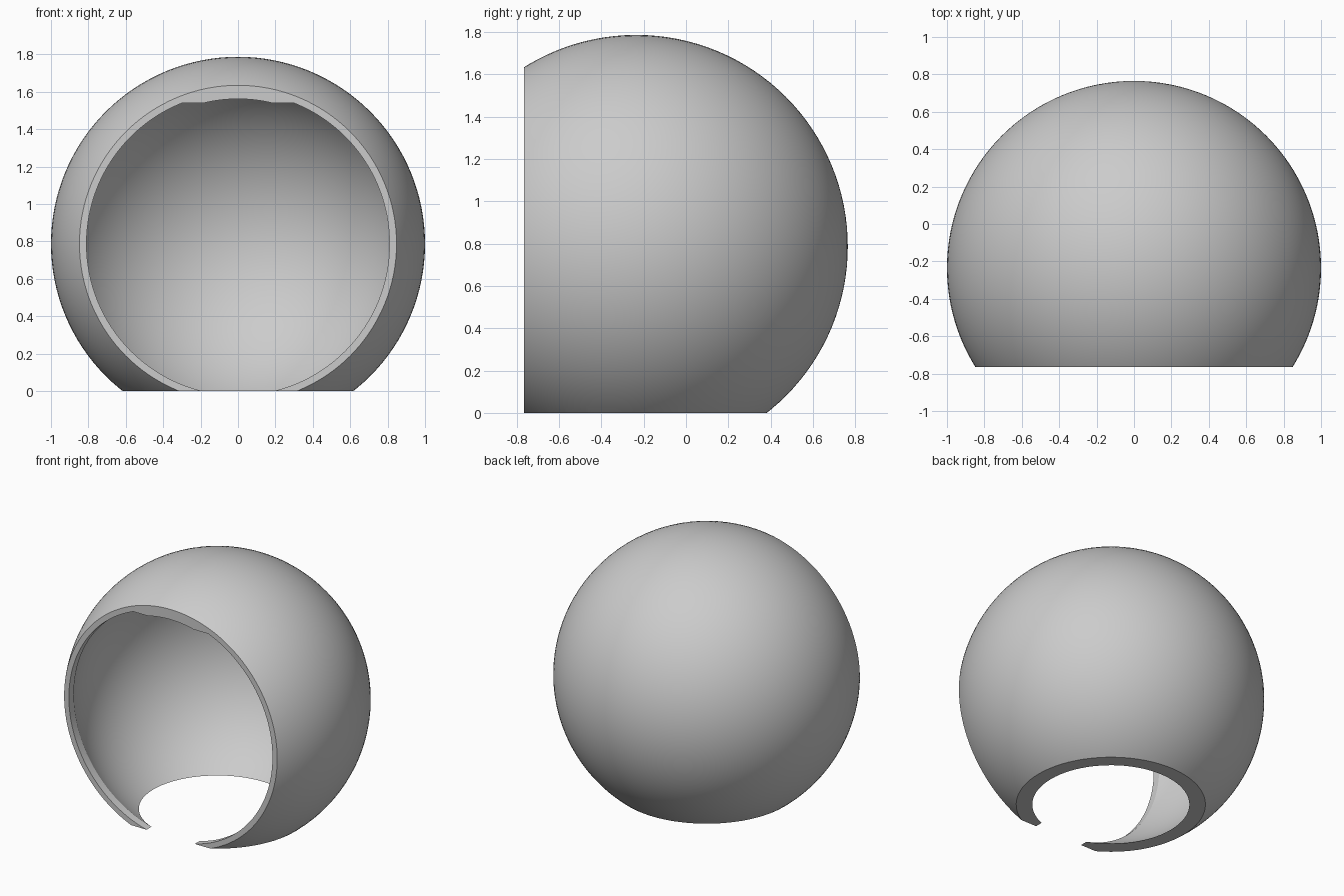
import bpy, bmesh, math
from mathutils import Matrix, Vector

cube = bpy.data.objects.get("Cube")
if cube:
    bpy.data.objects.remove(cube, do_unlink=True)

CENTRE = Vector((0, -0.235, 0.787))
FRONT_Y = -0.765
WALL = 0.061
MOUTH_RADIUS = 0.81
MOUTH_TOP = 1.54

grey = bpy.data.materials.new("grey_plastic")
grey.use_nodes = True
colour = (0.6, 0.6, 0.6, 1)
grey.diffuse_color = colour
grey.node_tree.nodes["Principled BSDF"].inputs["Base Color"].default_value = colour


def to_object(bm, name):
    bmesh.ops.recalc_face_normals(bm, faces=bm.faces)
    mesh = bpy.data.meshes.new(name)
    bm.to_mesh(mesh)
    bm.free()
    mesh.materials.append(grey)
    obj = bpy.data.objects.new(name, mesh)
    bpy.context.collection.objects.link(obj)
    return obj


def slice_off(bm, point, normal):
    """Remove everything on the normal side of a plane and cap the hole."""
    geom = bm.verts[:] + bm.edges[:] + bm.faces[:]
    cut = bmesh.ops.bisect_plane(bm, geom=geom, plane_co=point, plane_no=normal,
                                 clear_outer=True)["geom_cut"]
    edges = [e for e in cut if isinstance(e, bmesh.types.BMEdge)]
    bmesh.ops.contextual_create(bm, geom=edges)


# Poles point along y so the rings follow the front opening
face_front = Matrix.Translation(CENTRE) @ Matrix.Rotation(math.pi / 2, 4, "X")


def sphere(radius):
    bm = bmesh.new()
    bmesh.ops.create_uvsphere(bm, u_segments=128, v_segments=64,
                              radius=radius, matrix=face_front)
    return bm


# Outer ball, cut flat at the front and underneath
bm = sphere(1)
slice_off(bm, (0, FRONT_Y, 0), (0, -1, 0))
slice_off(bm, (0, 0, 0), (0, 0, -1))
shell = to_object(bm, "open_ball_shell")

# Hollow inside
hollow = to_object(sphere(1 - WALL), "hollow_cutter")

# Wider round mouth, flattened at the top to leave a small ledge
bm = bmesh.new()
bmesh.ops.create_cone(bm, cap_ends=True, segments=128, radius1=MOUTH_RADIUS,
                      radius2=MOUTH_RADIUS, depth=0.8,
                      matrix=Matrix.Translation((0, FRONT_Y, CENTRE.z))
                      @ Matrix.Rotation(math.pi / 2, 4, "X"))
slice_off(bm, (0, 0, MOUTH_TOP), (0, 0, 1))
mouth = to_object(bm, "mouth_cutter")

# Carve the shell, then discard the cutters
bpy.context.view_layer.objects.active = shell
for cutter in (hollow, mouth):
    cutter.hide_render = True
    mod = shell.modifiers.new(cutter.name, "BOOLEAN")
    mod.operation = "DIFFERENCE"
    mod.solver = "EXACT"
    mod.object = cutter
    bpy.ops.object.modifier_apply(modifier=mod.name)
    bpy.data.objects.remove(cutter, do_unlink=True)

# Smooth curves with crisp rims
bpy.ops.object.select_all(action="DESELECT")
shell.select_set(True)
bpy.ops.object.shade_smooth_by_angle(angle=math.radians(20))
